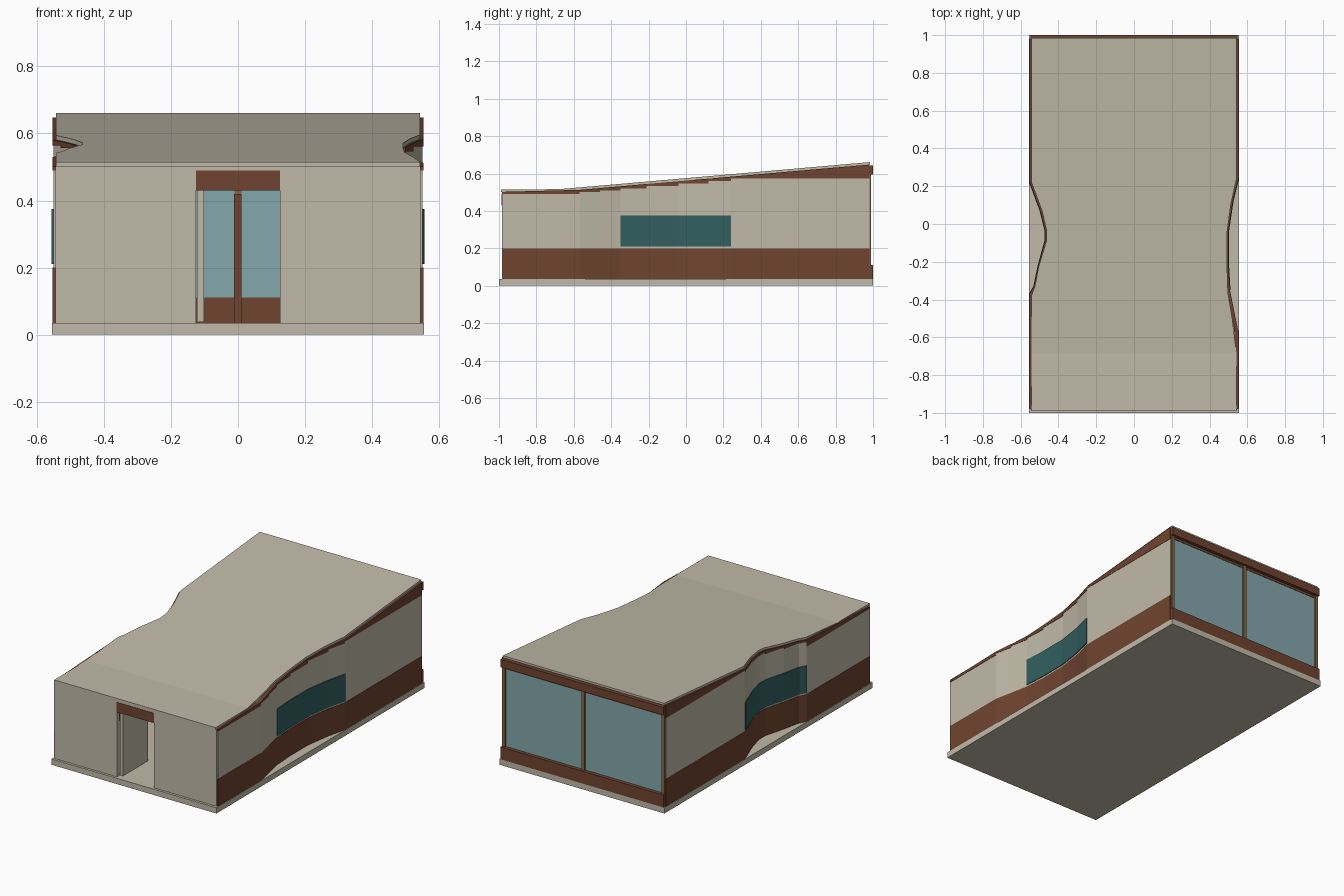
import bpy
import bmesh

if "Cube" in bpy.data.objects:
    bpy.data.objects.remove(bpy.data.objects["Cube"])


def material(name, rgb):
    # convert display values to linear
    m = bpy.data.materials.new(name)
    m.diffuse_color = [((c / 255 + 0.055) / 1.055) ** 2.4 for c in rgb] + [1]
    m.use_nodes = True
    m.node_tree.nodes["Principled BSDF"].inputs["Base Color"].default_value = m.diffuse_color
    return m


CREAM = material("cream", (192, 186, 168))
BROWN = material("brown", (112, 68, 48))
TEAL = material("teal_glass", (50, 95, 95))
GLASS = material("pale_blue_glass", (132, 168, 172))
TAN = material("tan_wood", (135, 103, 66))


def finish(bm, name, mat):
    bmesh.ops.recalc_face_normals(bm, faces=bm.faces)
    me = bpy.data.meshes.new(name)
    bm.to_mesh(me)
    bm.free()
    me.materials.append(mat)
    ob = bpy.data.objects.new(name, me)
    bpy.context.collection.objects.link(ob)
    return ob


def hexa(bm, near, far):
    # closed block between two four-cornered sections
    a = [bm.verts.new(p) for p in near]
    b = [bm.verts.new(p) for p in far]
    bm.faces.new(a)
    bm.faces.new(b[::-1])
    for i in range(4):
        j = (i + 1) % 4
        bm.faces.new((a[j], a[i], b[i], b[j]))


def box(name, mat, x0, x1, y0, y1, z0, z1):
    bm = bmesh.new()
    sec = [(x0, z0), (x1, z0), (x1, z1), (x0, z1)]
    hexa(bm, [(x, y0, z) for x, z in sec], [(x, y1, z) for x, z in sec])
    return finish(bm, name, mat)


def lerp(table, t):
    # table of (position, value) pairs
    for (a, va), (b, vb) in zip(table, table[1:]):
        if t <= b:
            return va + (vb - va) * max(0, t - a) / (b - a)
    return table[-1][1]


# wall outlines as (y, distance from centre)
RIGHT = [(-0.98, 0.553), (-0.57, 0.553), (-0.46, 0.53), (-0.35, 0.508), (-0.21, 0.50),
         (-0.04, 0.50), (0.12, 0.524), (0.24, 0.553), (0.98, 0.553)]
LEFT = [(-0.98, 0.553), (-0.37, 0.553), (-0.33, 0.53), (-0.22, 0.507), (-0.09, 0.472),
        (-0.03, 0.472), (0.07, 0.497), (0.16, 0.53), (0.22, 0.553), (0.98, 0.553)]
# roof edges, slightly inside the fascia
ROOF_R = [(-0.99, 0.543), (-0.69, 0.543), (-0.5, 0.52), (-0.36, 0.497), (-0.21, 0.492),
          (-0.05, 0.492), (0.1, 0.512), (0.24, 0.543), (0.985, 0.543)]
ROOF_L = [(-0.99, 0.543), (-0.38, 0.543), (-0.33, 0.525), (-0.22, 0.503), (-0.09, 0.464),
          (-0.03, 0.464), (0.07, 0.487), (0.16, 0.52), (0.22, 0.543), (0.985, 0.543)]
ROOF_Z = [(-0.99, 0.515), (-0.68, 0.516), (0.985, 0.661)]


def roof_under(y):
    return lerp(ROOF_Z, y) - 0.013


def wall_top(ya, yb):
    # each panel has a level top, stepping up with the roof
    if ya < -0.9:
        return 0.49
    if yb > 0.9:
        return 0.572
    return roof_under(ya) - 0.012


def band(name, mat, side, outline, low, high, out=0.0, thick=0.02):
    # wall strip following an outline; low and high take (y, panel start, panel end)
    bm = bmesh.new()
    for (ya, xa), (yb, xb) in zip(outline, outline[1:]):
        secs = []
        for y, x in ((ya, xa), (yb, xb)):
            o, i = side * (x + out), side * (x + out - thick)
            z0, z1 = low(y, ya, yb), high(y, ya, yb)
            secs.append([(o, y, z0), (i, y, z0), (i, y, z1), (o, y, z1)])
        hexa(bm, *secs)
    return finish(bm, name, mat)


def level(z):
    return lambda y, a, b: z


def step(y, a, b):
    return wall_top(a, b)


# floor slab
box("floor_slab", CREAM, -0.555, 0.555, -1, 1, 0, 0.035)

# side walls: brown base, cream panels, brown fascia, curved window strip
for label, side, line, w0, w1 in (("right", 1, RIGHT, -0.35, 0.24),
                                  ("left", -1, LEFT, -0.37, 0.22)):
    band(label + "_wall_base", BROWN, side, line, level(0.035), level(0.2))
    band(label + "_wall_panels", CREAM, side, line, level(0.2), step, out=-0.002)
    band(label + "_fascia", BROWN, side, line, step, lambda y, a, b: roof_under(y))
    recess = [p for p in line if w0 <= p[0] <= w1]
    band(label + "_window", TEAL, side, recess, level(0.21), level(0.375), out=0.003, thick=0.028)

# sloping roof
bm = bmesh.new()
ys = sorted({p[0] for t in (ROOF_R, ROOF_L, ROOF_Z) for p in t})
rings = []
for y in ys:
    l, r, z = -lerp(ROOF_L, y), lerp(ROOF_R, y), lerp(ROOF_Z, y)
    rings.append([bm.verts.new(p) for p in
                  ((l, y, z - 0.013), (r, y, z - 0.013), (r, y, z), (l, y, z))])
for a, b in zip(rings, rings[1:]):
    for i in range(4):
        j = (i + 1) % 4
        bm.faces.new((a[i], a[j], b[j], b[i]))
bm.faces.new(rings[0])
bm.faces.new(rings[-1])
finish(bm, "roof", CREAM)

# front wall around the doorway
for label, x0, x1 in (("left", -0.545, -0.125), ("right", 0.125, 0.545)):
    box("front_wall_" + label, CREAM, x0, x1, -0.985, -0.96, 0.035, 0.49)
box("front_wall_top", CREAM, -0.545, 0.545, -0.985, -0.96, 0.49, 0.503)
box("door_lintel", BROWN, -0.125, 0.125, -0.987, -0.96, 0.43, 0.49)

# door leaf standing open
box("open_door", CREAM, -0.122, -0.102, -0.96, -0.72, 0.037, 0.43)

# glazed back wall
box("back_sill", BROWN, -0.548, 0.548, 0.97, 1.0, 0.035, 0.11)
box("back_fascia", BROWN, -0.548, 0.548, 0.98, 1.0, 0.595, 0.643)
box("back_header", BROWN, -0.535, 0.535, 0.965, 0.98, 0.58, 0.643)
box("back_glass", GLASS, -0.535, 0.535, 0.972, 0.978, 0.11, 0.6)
for label, x in (("left", -0.537), ("middle", 0), ("right", 0.537)):
    box("back_post_" + label, TAN, x - 0.01, x + 0.01, 0.968, 0.988, 0.11, 0.6)
box("inner_post", BROWN, -0.012, 0.01, 0.945, 0.967, 0.035, 0.42)
